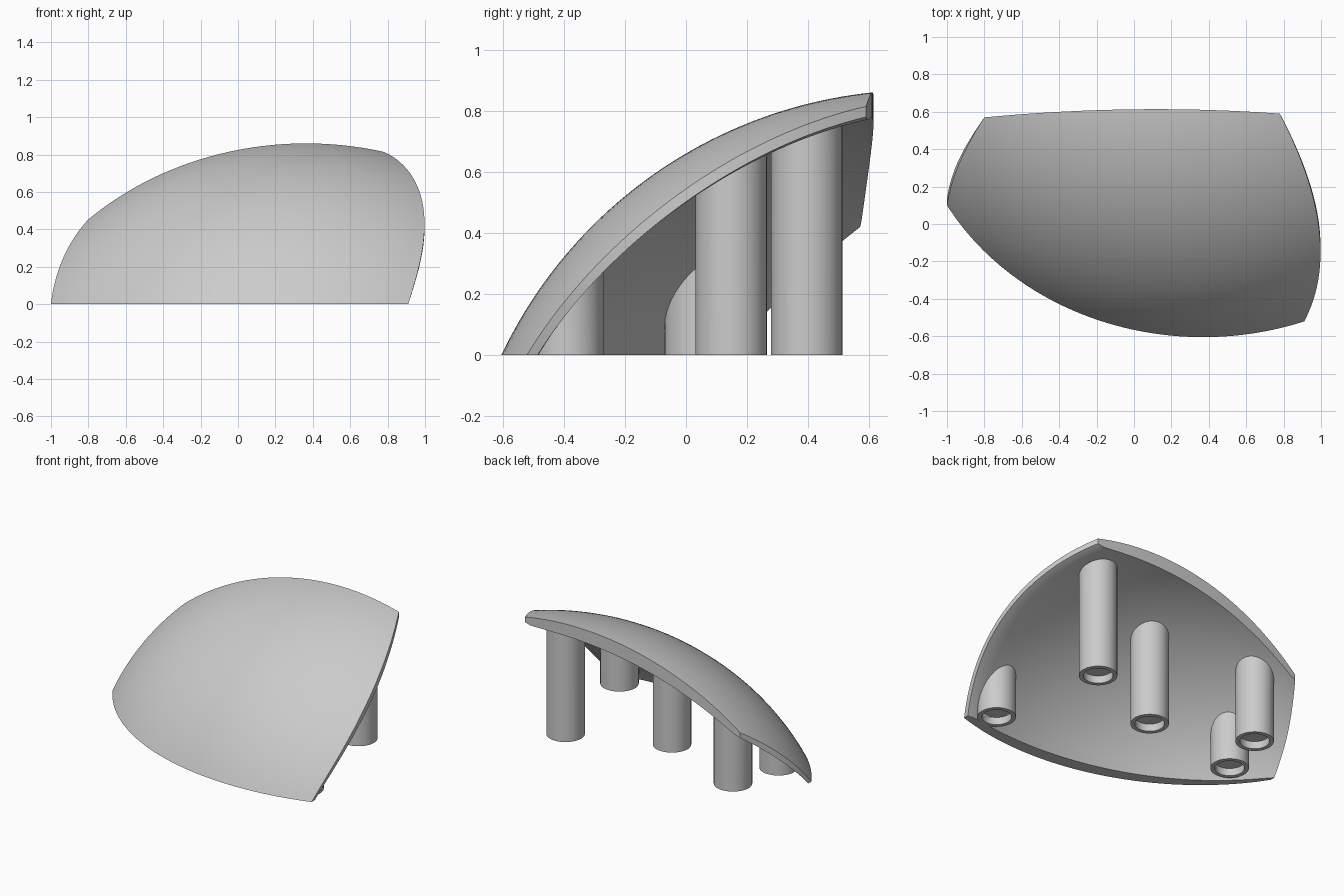
import bpy, bmesh, math
from mathutils import Vector

cube = bpy.data.objects.get("Cube")
if cube:
    bpy.data.objects.remove(cube, do_unlink=True)

grey = bpy.data.materials.new("plain grey")
grey.use_nodes = True
GREY = (0.6, 0.6, 0.6, 1)
grey.diffuse_color = GREY
grey.node_tree.nodes["Principled BSDF"].inputs["Base Color"].default_value = GREY

# Ellipsoid that carries the outer skin
CENTRE = Vector((0.37, 0.767, -0.65))
RADIUS, X_SQUASH = 1.518, 0.765


def skin_height(x, y):
    d = RADIUS ** 2 - X_SQUASH * (x - CENTRE.x) ** 2 - (y - CENTRE.y) ** 2
    return max(0.0, CENTRE.z + math.sqrt(max(d, 0)))


def ground_edge(u):
    x = -1 + 1.91 * u
    d = RADIUS ** 2 - X_SQUASH * (x - CENTRE.x) ** 2 - CENTRE.z ** 2
    return Vector((x, CENTRE.y - math.sqrt(d)))


def bezier(a, b, c, t):
    return Vector(a) * (1 - t) ** 2 + Vector(b) * 2 * t * (1 - t) + Vector(c) * t ** 2


A, B = ground_edge(0), ground_edge(1)
C, D = Vector((-0.8, 0.57)), Vector((0.78, 0.59))


def plan_point(u, v):
    """Blend the four plan outlines into one patch."""
    back = bezier(C, (0.01, 0.646), D, u)
    low_x = bezier(A, (-0.97, 0.31), C, v)
    high_x = bezier(B, (1.135, -0.095), D, v)
    corners = (A * (1 - u) + B * u) * (1 - v) + (C * (1 - u) + D * u) * v
    return ground_edge(u) * (1 - v) + back * v + low_x * (1 - u) + high_x * u - corners


def finish(bm, name):
    bmesh.ops.recalc_face_normals(bm, faces=bm.faces)
    mesh = bpy.data.meshes.new(name)
    bm.to_mesh(mesh)
    bm.free()
    mesh.materials.append(grey)
    obj = bpy.data.objects.new(name, mesh)
    bpy.context.collection.objects.link(obj)
    bpy.ops.object.select_all(action="DESELECT")
    obj.select_set(True)
    bpy.context.view_layer.objects.active = obj
    bpy.ops.object.shade_smooth_by_angle(angle=math.radians(30))
    return obj


# Curved shell: outer skin, inner skin and rim, thinner toward both sides
N = 40
bm = bmesh.new()
outer, inner = [], []
for j in range(N + 1):
    v = j / N
    outer.append([])
    inner.append([])
    inward = Vector((0, 1 - v, -v)).normalized()
    for i in range(N + 1):
        u = i / N
        p = plan_point(u, v)
        top = Vector((p.x, p.y, skin_height(p.x, p.y) if j else 0))
        thick = 0.035 + 0.055 * math.sqrt(4 * u * (1 - u))
        under = top + inward * thick
        under.z = max(under.z, 0)
        outer[j].append(bm.verts.new(top))
        inner[j].append(bm.verts.new(under))
for grid in (outer, inner):
    for j in range(N):
        for i in range(N):
            bm.faces.new((grid[j][i], grid[j][i + 1], grid[j + 1][i + 1], grid[j + 1][i]))
for k in range(N):
    for e in (0, N):
        bm.faces.new((outer[e][k], outer[e][k + 1], inner[e][k + 1], inner[e][k]))
        bm.faces.new((outer[k][e], outer[k + 1][e], inner[k + 1][e], inner[k][e]))
finish(bm, "curved_shell")

# Support posts: round, recessed at the foot, cut to follow the shell
POST_R, HOLE_R, DEPTH, SIDES = 0.117, 0.09, 0.05, 40


def post(name, cx, cy):
    bm = bmesh.new()

    def ring(r, height):
        verts = []
        for k in range(SIDES):
            a = math.tau * k / SIDES
            x, y = cx + r * math.cos(a), cy + r * math.sin(a)
            z = skin_height(x, y) - 0.025 if height is None else height
            verts.append(bm.verts.new((x, y, z)))
        return verts

    rings = [ring(HOLE_R, DEPTH), ring(HOLE_R, 0), ring(POST_R, 0), ring(POST_R, None)]
    for a, b in zip(rings, rings[1:]):
        for k in range(SIDES):
            n = (k + 1) % SIDES
            bm.faces.new((a[k], a[n], b[n], b[k]))
    bm.faces.new(rings[0])
    bm.faces.new(rings[-1])
    finish(bm, name)


post("front_left_post", 0.764, -0.387)
post("back_left_post", 0.616, 0.395)
post("middle_post", 0.0, 0.148)
post("front_right_post", -0.719, 0.047)
post("back_right_post", -0.625, 0.395)
